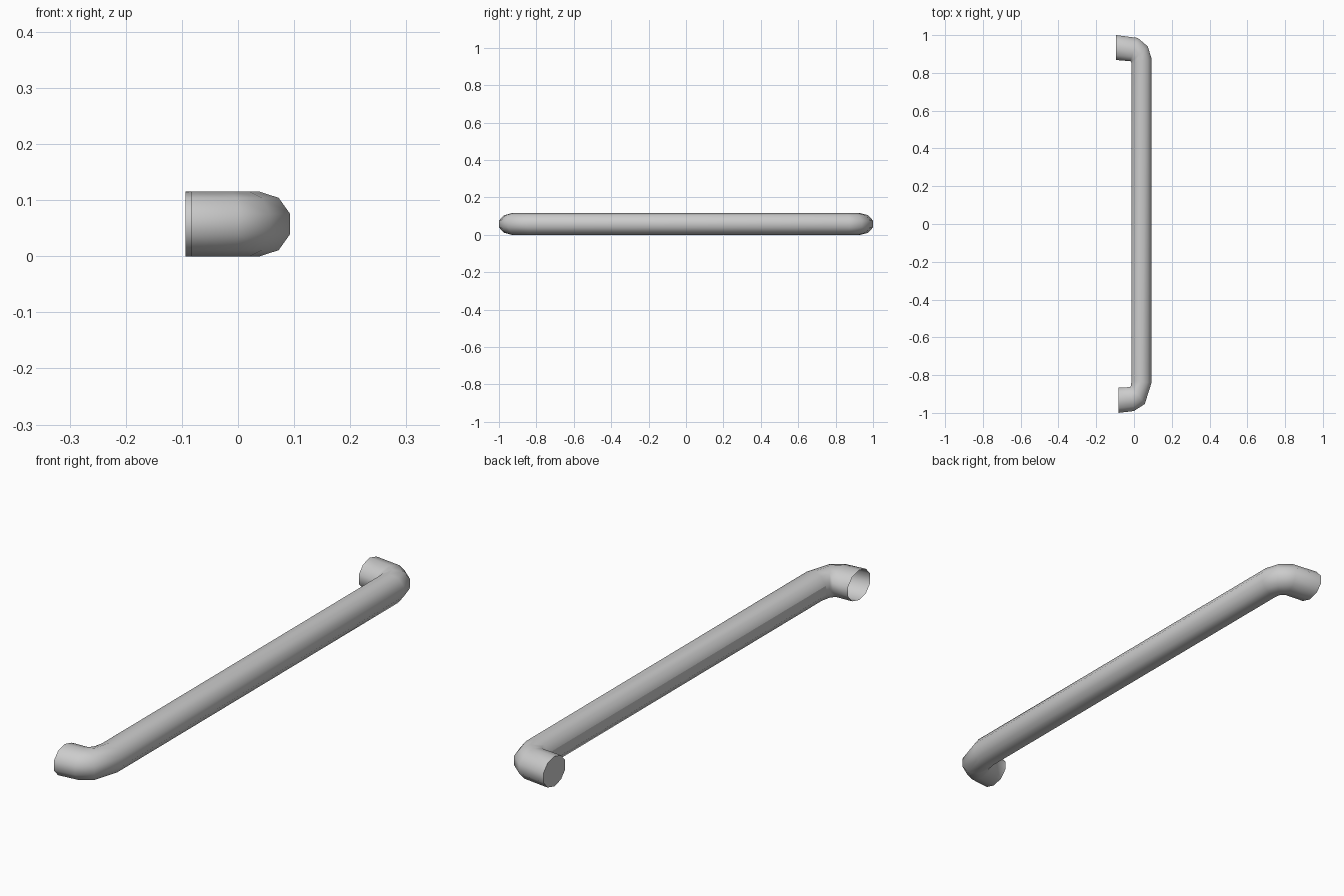
import bpy, bmesh, math
from mathutils import Vector

if "Cube" in bpy.data.objects:
    bpy.data.objects.remove(bpy.data.objects["Cube"])

SIDES, RADIUS = 10, 0.0575
FLAT = math.cos(math.pi / SIDES)

# Sweep stations along the handle: (outer xy, inner xy)
stations = [
    ((-0.094, 1.0), (-0.094, 0.868)),
    ((0.02, 0.985), (-0.018, 0.862)),
    ((0.073, 0.94), (-0.015, 0.858)),
    ((0.093, 0.875), (-0.014, 0.85)),
    ((0.093, -0.84), (-0.014, -0.83)),
    ((0.057, -0.953), (-0.015, -0.852)),
    ((0.0, -0.99), (-0.02, -0.864)),
    ((-0.083, -1.0), (-0.083, -0.865)),
]

bm = bmesh.new()


def ring(outer, inner):
    o, i = Vector(outer), Vector(inner)
    centre, half = (o + i) / 2, (o - i) / 2 / FLAT
    verts = []
    for k in range(SIDES):
        a = 2 * math.pi * (k + 0.5) / SIDES
        p = centre + half * math.cos(a)
        verts.append(bm.verts.new((p.x, p.y, RADIUS + RADIUS * math.sin(a))))
    return verts


# Ten-sided bent tube
rings = [ring(*s) for s in stations]
for a, b in zip(rings, rings[1:]):
    for k in range(SIDES):
        n = (k + 1) % SIDES
        bm.faces.new((a[k], a[n], b[n], b[k]))

# One closed mounting end, the other left open
bm.faces.new(rings[0])
bmesh.ops.recalc_face_normals(bm, faces=bm.faces[:])

mesh = bpy.data.meshes.new("pull_handle")
# Crisp flat strip along the inner side of the bar
for f in bm.faces:
    f.smooth = True
    c = f.calc_center_median()
    if abs(c.y) < 0.1 and c.x < 0 and abs(c.z - RADIUS) < 0.01:
        for e in f.edges:
            e.smooth = False
for v in rings[0]:
    for e in v.link_edges:
        if e.other_vert(v) in rings[0]:
            e.smooth = False
bm.to_mesh(mesh)
bm.free()
handle = bpy.data.objects.new("pull_handle", mesh)
bpy.context.collection.objects.link(handle)
